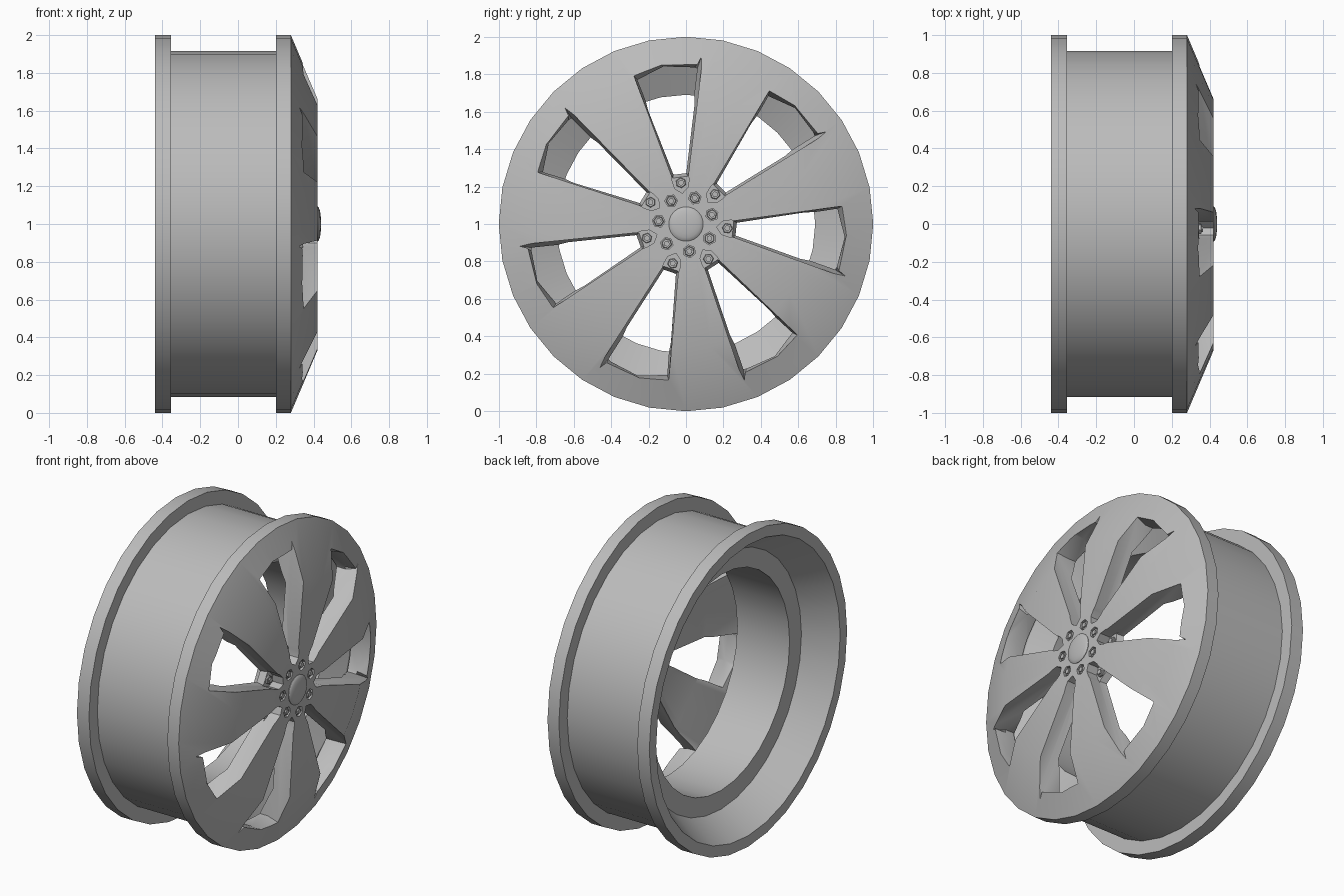
import bpy, bmesh
from math import sin, cos, pi, radians

if "Cube" in bpy.data.objects:
    bpy.data.objects.remove(bpy.data.objects["Cube"])

metal = bpy.data.materials.new("grey_metal")
metal.use_nodes = True
GREY = (0.5, 0.5, 0.5, 1)
metal.diffuse_color = GREY
metal.node_tree.nodes["Principled BSDF"].inputs["Base Color"].default_value = GREY

WINDOWS = 7
STEP = 2 * pi / WINDOWS
FIRST = radians(97)


def finish(bm, name):
    bmesh.ops.recalc_face_normals(bm, faces=bm.faces[:])
    mesh = bpy.data.meshes.new(name)
    bm.to_mesh(mesh)
    bm.free()
    ob = bpy.data.objects.new(name, mesh)
    bpy.context.collection.objects.link(ob)
    mesh.materials.append(metal)
    return ob


def smooth(ob, angle=20):
    bpy.ops.object.select_all(action='DESELECT')
    ob.select_set(True)
    bpy.context.view_layer.objects.active = ob
    bpy.ops.object.shade_smooth_by_angle(angle=radians(angle))


def lathe(name, profile, sides, closed=False):
    """Spin (x, radius) points about the wheel axle."""
    bm = bmesh.new()
    rings = []
    for x, r in profile:
        if r == 0:
            rings.append([bm.verts.new((x, 0, 1))] * sides)
        else:
            rings.append([bm.verts.new((x, r * sin(2 * pi * i / sides), 1 + r * cos(2 * pi * i / sides)))
                          for i in range(sides)])
    pairs = list(zip(rings, rings[1:]))
    if closed:
        pairs.append((rings[-1], rings[0]))
    for a, b in pairs:
        for i in range(sides):
            j = (i + 1) % sides
            corners = list(dict.fromkeys((a[i], a[j], b[j], b[i])))
            if len(corners) > 2:
                bm.faces.new(corners)
    return finish(bm, name)


def around(u, v, x, angle):
    """Radial u and sideways v, turned about the axle."""
    return (x, u * cos(angle) - v * sin(angle), 1 + u * sin(angle) + v * cos(angle))


def loft_ring(name, sections, start):
    """Seven copies of a loft through (x, outline) sections."""
    bm = bmesh.new()
    for k in range(WINDOWS):
        loops = [[bm.verts.new(around(u, v, x, start + k * STEP)) for u, v in outline]
                 for x, outline in sections]
        n = len(loops[0])
        for a, b in zip(loops, loops[1:]):
            for i in range(n):
                j = (i + 1) % n
                bm.faces.new((a[i], a[j], b[j], b[i]))
        bm.faces.new(loops[0])
        bm.faces.new(loops[-1])
    return finish(bm, name)


def cut(ob, cutter):
    cutter.hide_render = True
    mod = ob.modifiers.new("cut", 'BOOLEAN')
    mod.operation = 'DIFFERENCE'
    mod.solver = 'EXACT'
    mod.object = cutter
    bpy.context.view_layer.objects.active = ob
    bpy.ops.object.modifier_apply(modifier=mod.name)
    bpy.data.objects.remove(cutter)


def hexagon(u, r):
    return [(u + r * cos(i * pi / 3), r * sin(i * pi / 3)) for i in range(6)]


# Barrel with rear flange, stepped inside and a funnel behind the spokes
barrel = lathe("rim_barrel", [
    (0.2, 0.915), (-0.355, 0.915), (-0.355, 1), (-0.44, 1), (-0.44, 0.93),
    (-0.25, 0.81), (-0.25, 0.69), (0.12, 0.69), (0.2, 0.85)], 32, closed=True)
smooth(barrel)

# Dished front shell that becomes the spokes
face = lathe("spoke_face", [
    (0.42, 0), (0.42, 0.67), (0.28, 1), (0.2, 1), (0.2, 0.87), (0.305, 0.64), (0.305, 0)], 32)

# Lopsided windows with tapered walls and a sharp trailing corner
mouth = [(0.25, -0.042), (0.25, 0.042), (0.82, 0.18), (0.86, 0.03), (0.84, -0.165), (0.91, -0.207)]
throat = [(0.28, -0.03), (0.28, 0.03), (0.796, 0.164), (0.85, 0.017), (0.825, -0.145), (0.817, -0.161)]
cut(face, loft_ring("window_cutter", [(0.5, mouth), (0.35, mouth), (0.28, throat), (0.1, throat)], FIRST))

# Pockets for the sunken bolts at the window roots
root = [(0.165, 0), (0.195, -0.036), (0.235, -0.045), (0.3, -0.045),
        (0.3, 0.045), (0.235, 0.045), (0.195, 0.036)]
cut(face, loft_ring("pocket_cutter", [(0.5, root), (0.345, root)], FIRST))

# Hexagonal recesses for the hub bolts
HUB_START = FIRST - STEP / 2
recess = hexagon(0.147, 0.034)
cut(face, loft_ring("recess_cutter", [(0.5, recess), (0.4, recess)], HUB_START))
smooth(face, 30)

# Bolts: a hexagonal base with a smaller nut on top
for name, radius, base, start in (("hub_bolts", 0.147, 0.399, HUB_START),
                                  ("sunken_bolts", 0.222, 0.344, FIRST)):
    wide, mid, small = (hexagon(radius, r) for r in (0.028, 0.024, 0.016))
    loft_ring(name, [(base, wide), (base + 0.01, wide), (base + 0.013, mid),
                     (base + 0.013, small), (base + 0.022, small)], start)

# Domed centre cap
cap = lathe("centre_cap", [(0.41, 0.092), (0.423, 0.092)] +
            [(0.423 + 0.017 * sin(a * pi / 10), 0.09 * cos(a * pi / 10)) for a in range(1, 5)] +
            [(0.44, 0)], 24)
smooth(cap, 40)
